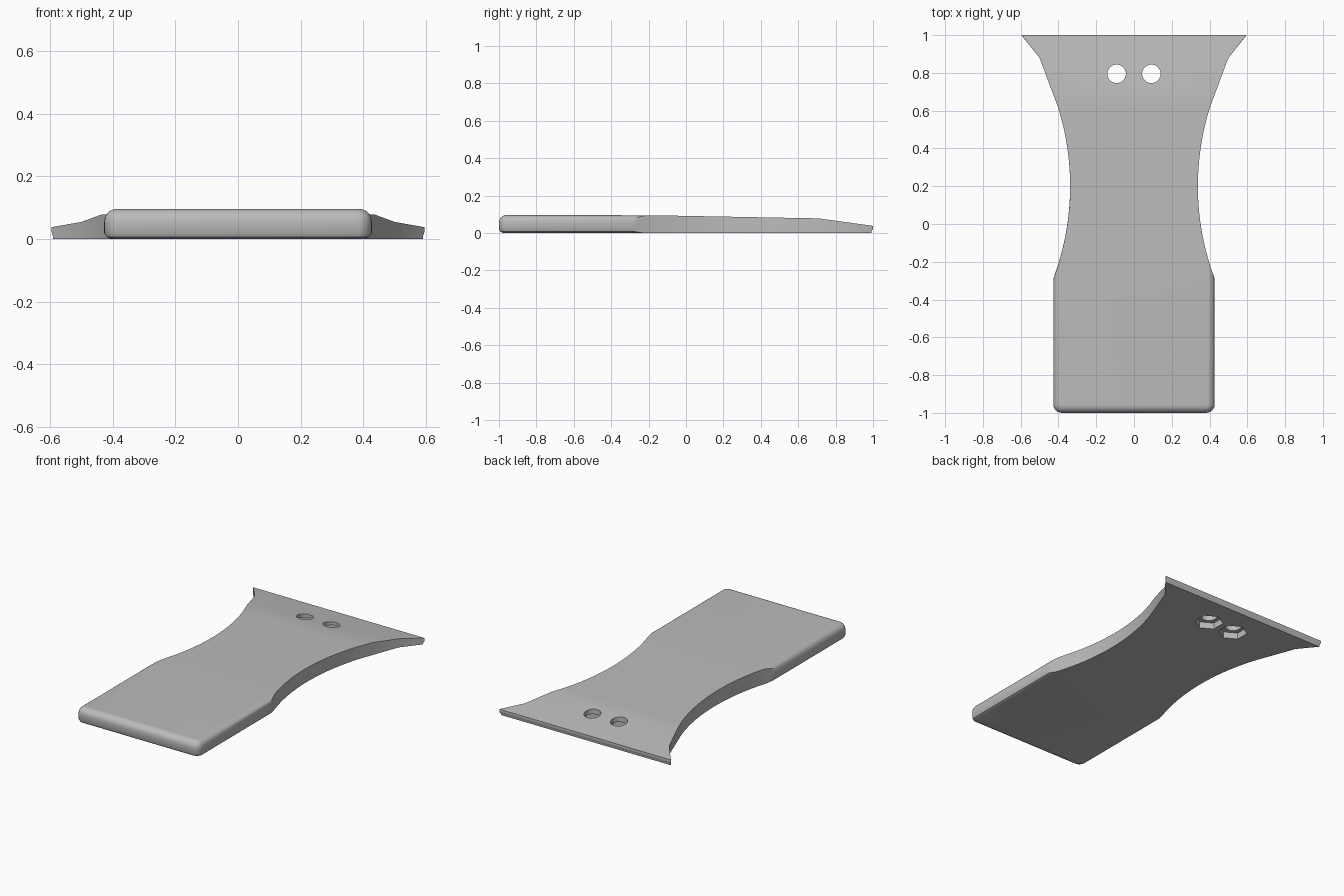
import bpy, bmesh, math

cube = bpy.data.objects.get("Cube")
if cube:
    bpy.data.objects.remove(cube)

HALF, CORNER, ROUND = 0.427, 0.045, 0.04     # grip half width, corner and top edge radii
ARC_R, ARC_Y, WAIST = 1.39, 0.2, 0.338       # concave waist sides
BEND, PITCH = 0.71, 0.092                    # start of the thin blade, hole offset


def top_height(y):
    """Height of the upper surface along the length."""
    if y < -0.25:
        return 0.096
    if y < BEND:
        return 0.096 - 0.018 * (y + 0.25) / (BEND + 0.25)
    return 0.078 - 0.04 * (y - BEND) / (1 - BEND)


def half_outline(inset, low):
    """Left half of the plan outline, front to back."""
    w, r = HALF - inset, CORNER - inset
    pts = []
    for i in range(7):
        a = math.radians(-90 + 15 * i)
        pts.append((w - r + r * math.cos(a), -1 + inset + r + r * math.sin(a)))
    start = ARC_Y - math.sqrt(ARC_R**2 - (WAIST + ARC_R - w)**2)
    for i in range(25):
        y = start + (0.62 - start) * i / 24
        pts.append((WAIST + ARC_R - math.sqrt(ARC_R**2 - (y - ARC_Y)**2), y))
    x0 = pts[-1][0]
    pts.append((x0 + (0.5 - x0) * (BEND - 0.62) / 0.26, BEND))
    pts.append((0.5, 0.88))
    pts.append((0.595 - 0.005 * low, 1 - 0.008 * low))
    return pts


# Levels from bottom to top: inset, height above base or depth below the top
levels = [(0.022, 0.0, False), (0.007, 0.007, False), (0.0, 0.02, False)]
for i in range(7):
    a = math.radians(15 * i)
    levels.append((ROUND * (1 - math.cos(a)), ROUND * (1 - math.sin(a)), True))

# Body: mirrored half outlines skinned level by level
bm = bmesh.new()
rings = []
for inset, off, from_top in levels:
    pts = half_outline(inset, 0 if from_top else 1)
    sides = []
    for s in (1, -1):
        side = []
        for x, y in pts:
            t = top_height(y)
            z = t - off * t / 0.096 if from_top else off * t / 0.096
            side.append(bm.verts.new((s * x, y, z)))
        sides.append(side)
    rings.append(sides[0] + sides[1][::-1])
n = len(rings[0])
for low, high in zip(rings, rings[1:]):
    for i in range(n):
        j = (i + 1) % n
        bm.faces.new((low[i], low[j], high[j], high[i]))
for ring in (rings[0], rings[-1]):
    for i in range(n // 2 - 1):
        bm.faces.new((ring[i], ring[i + 1], ring[n - 2 - i], ring[n - 1 - i]))
bmesh.ops.recalc_face_normals(bm, faces=bm.faces)
mesh = bpy.data.meshes.new("handle_plate")
bm.to_mesh(mesh)
bm.free()
plate = bpy.data.objects.new("handle_plate", mesh)
bpy.context.collection.objects.link(plate)

grey = bpy.data.materials.new("plain grey")
grey.use_nodes = True
colour = (0.5, 0.5, 0.5, 1)
grey.diffuse_color = colour
grey.node_tree.nodes["Principled BSDF"].inputs["Base Color"].default_value = colour
mesh.materials.append(grey)


def drill(x, sides, radius, z0, z1, turn):
    """Cut one prism-shaped hole out of the plate."""
    bpy.ops.mesh.primitive_cylinder_add(vertices=sides, radius=radius, depth=z1 - z0,
                                        location=(x, 0.795, (z0 + z1) / 2),
                                        rotation=(0, 0, math.radians(turn)))
    cutter = bpy.context.object
    cutter.name = "hole_cutter"
    cutter.hide_render = True
    mod = plate.modifiers.new("hole", 'BOOLEAN')
    mod.operation, mod.solver, mod.object = 'DIFFERENCE', 'EXACT', cutter
    bpy.context.view_layer.objects.active = plate
    bpy.ops.object.modifier_apply(modifier=mod.name)
    bpy.data.objects.remove(cutter)


# Two screw holes, each with a hexagonal nut pocket underneath
for x in (-PITCH, PITCH):
    drill(x, 32, 0.049, -0.1, 0.2, 0)
    drill(x, 6, 0.084, -0.1, 0.04, 0)

bpy.ops.object.select_all(action='DESELECT')
plate.select_set(True)
bpy.context.view_layer.objects.active = plate
bpy.ops.object.shade_smooth_by_angle(angle=math.radians(30))
